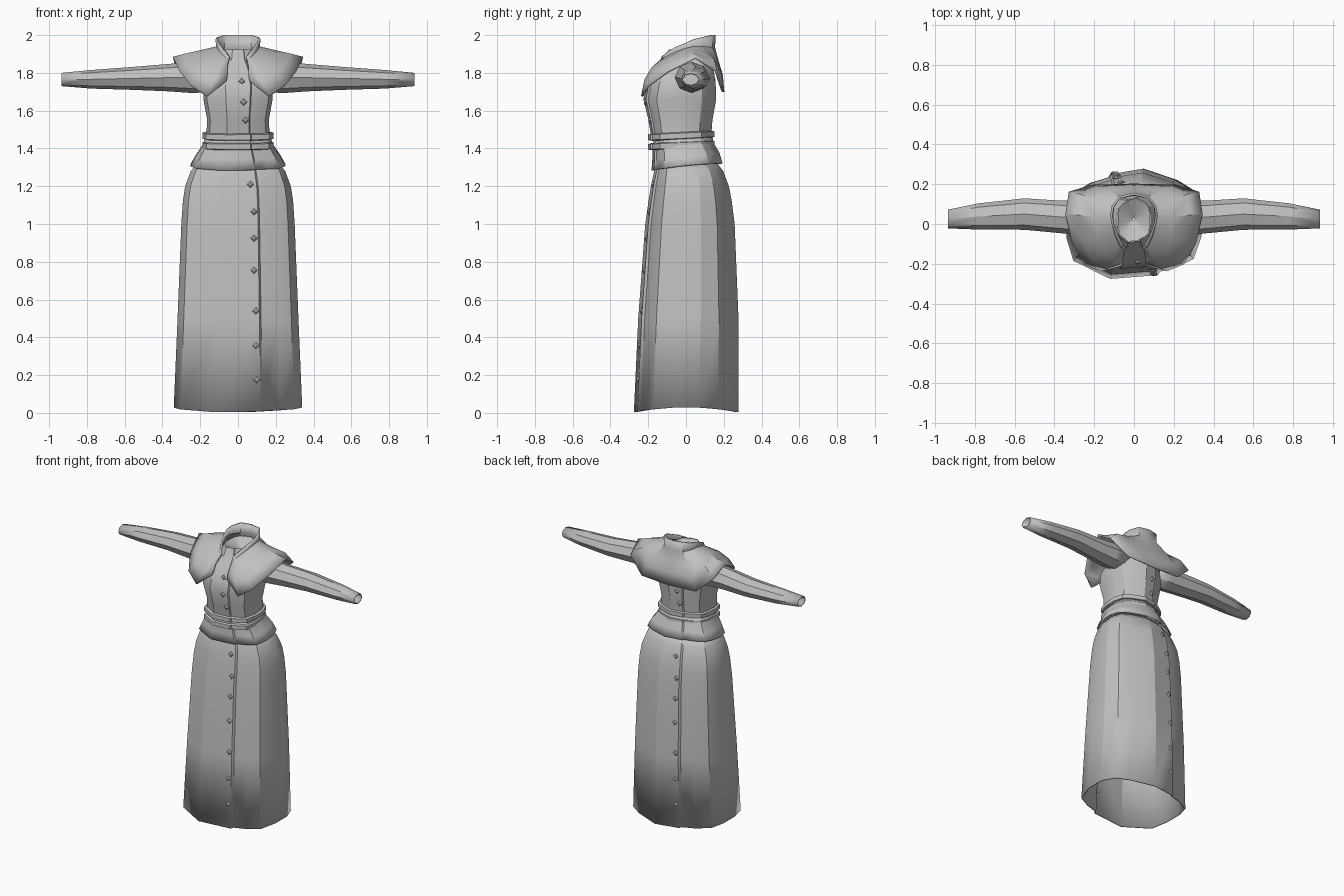
import bpy, bmesh, math

if "Cube" in bpy.data.objects:
    bpy.data.objects.remove(bpy.data.objects["Cube"])

cloth = bpy.data.materials.new("grey_cloth")
cloth.diffuse_color = (0.53, 0.53, 0.53, 1)
cloth.use_nodes = True
cloth.node_tree.nodes["Principled BSDF"].inputs["Base Color"].default_value = cloth.diffuse_color

# Horizontal outline; it jumps inward where one panel overlaps the next
outline = [(.13, -.24), (.22, -.215), (.30, -.175), (.34, -.06), (.34, .07), (.30, .17),
           (.22, .22), (.05, .278), (-.12, .25), (-.13, .234), (-.22, .207), (-.31, .15),
           (-.34, .06), (-.34, -.07), (-.305, -.185), (-.12, -.276), (.12, -.257)]
outline = [(x / .34, y / .275) for x, y in outline]


def grid_object(name, rows, closed, thickness=0.0, mirror=False, angle=30):
    """Skin rows of points into a sheet or tube."""
    bm = bmesh.new()
    vs = [[bm.verts.new(p) for p in r] for r in rows]
    n = len(rows[0])
    for a, b in zip(vs, vs[1:]):
        for i in range(n if closed else n - 1):
            j = (i + 1) % n
            bm.faces.new((a[i], a[j], b[j], b[i]))
    bm.normal_update()
    # Face outward: away from a point inside the part
    mid = sum((v.co for v in bm.verts), bm.verts[:][0].co * 0) / len(bm.verts)
    if mirror and not closed:
        mid.x, mid.z = 0, 1.6
    if sum(f.normal.dot(f.calc_center_median() - mid) * f.calc_area() for f in bm.faces) < 0:
        bmesh.ops.reverse_faces(bm, faces=bm.faces)
    me = bpy.data.meshes.new(name)
    bm.to_mesh(me)
    bm.free()
    ob = bpy.data.objects.new(name, me)
    bpy.context.collection.objects.link(ob)
    me.materials.append(cloth)
    bpy.ops.object.select_all(action='DESELECT')
    ob.select_set(True)
    bpy.context.view_layer.objects.active = ob
    bpy.ops.object.shade_smooth_by_angle(angle=math.radians(angle))
    if mirror:
        m = ob.modifiers.new("mirror", 'MIRROR')
        m.use_clip = True
    if thickness:
        s = ob.modifiers.new("thickness", 'SOLIDIFY')
        s.thickness = thickness
        s.offset = -1
    return ob


def garment_ring(z, sx, front, back, tilt=0.0, dip=0.0):
    cy, sy = (front + back) / 2, (back - front) / 2
    return [(x * sx, cy + y * sy, z + tilt * y * sy - dip * y * y) for x, y in outline]


# Skirt with overlapping panels and a dipping hem
skirt = [(.03, .34, -.275, .275, 0, .026), (.5, .32, -.252, .275), (1.0, .30, -.215, .255),
         (1.12, .292, -.198, .24), (1.2, .28, -.185, .225), (1.28, .25, -.168, .195),
         (1.34, .20, -.14, .15)]
grid_object("skirt", [garment_ring(*r) for r in skirt], True, .008, angle=21)

# Flared waist flap
peplum = [(1.312, .252, -.182, .192, .1, .01), (1.36, .225, -.178, .175, .1),
          (1.42, .185, -.175, .145, .05), (1.47, .17, -.17, .135, .03)]
grid_object("peplum", [garment_ring(*r) for r in peplum], True, .008)

# Bodice up to the neckline, closed inside the collar by a shallow funnel
bodice = [(1.44, .17, -.18, .13), (1.55, .163, -.198, .138), (1.66, .183, -.225, .158),
          (1.74, .185, -.208, .155), (1.82, .15, -.155, .145), (1.875, .095, -.11, .135),
          (1.925, .082, -.09, .13)]
grid_object("bodice", [garment_ring(*r) for r in bodice], True)
grid_object("neck_lining", [garment_ring(1.922, .081, -.088, .129),
                            garment_ring(1.87, .005, .02, .03)], True)

# Two belt bands
for name, z, w in (("upper_belt", 1.468, .188), ("lower_belt", 1.418, .187)):
    prof = [(-.019, -.015), (-.015, 0), (.013, 0), (.018, -.015)]
    grid_object(name, [garment_ring(z + dz, w + d, -.2 - d, .148 + d, .05)
                       for dz, d in prof], True)

# Sleeves: eight-sided tapering tubes, open at the wrist
stations = [(.13, .03, .085, 1.775, .075), (.24, .03, .09, 1.776, .083),
            (.36, .035, .082, 1.775, .073), (.55, .05, .079, 1.771, .061),
            (.78, .038, .066, 1.766, .049), (.935, .025, .047, 1.765, .035)]
rows = []
for x, cy, ry, cz, rz in stations:
    rows.append([(x, cy + ry * math.cos(k * math.pi / 4), cz + rz * math.sin(k * math.pi / 4))
                 for k in range(8)])
grid_object("sleeves", rows, True, .006, True, angle=25)

# Capelet and standing collar: columns run from the front opening to the back,
# each from the collar top over the neck and shoulder to the hem
columns = [
    [(.048, -.13, 1.885), (.05, -.135, 1.87), (.056, -.175, 1.83), (.055, -.195, 1.795),
     (.06, -.21, 1.758)],
    [(.07, -.10, 1.912), (.072, -.11, 1.885), (.10, -.182, 1.83), (.125, -.22, 1.765),
     (.165, -.238, 1.677)],
    [(.095, -.05, 1.94), (.095, -.06, 1.91), (.16, -.14, 1.86), (.21, -.185, 1.80),
     (.25, -.203, 1.735)],
    [(.112, 0, 1.96), (.11, -.005, 1.93), (.19, -.06, 1.90), (.26, -.085, 1.86),
     (.31, -.10, 1.81)],
    [(.12, .04, 1.977), (.115, .04, 1.94), (.20, .035, 1.92), (.28, .045, 1.902),
     (.345, .05, 1.885)],
    [(.112, .09, 1.988), (.108, .09, 1.94), (.19, .115, 1.905), (.27, .15, 1.872),
     (.328, .162, 1.815)],
    [(.075, .14, 2.0), (.075, .14, 1.935), (.13, .168, 1.87), (.18, .19, 1.80),
     (.215, .197, 1.71)],
    [(0, .157, 2.0), (0, .154, 1.935), (0, .172, 1.865), (0, .195, 1.79), (0, .203, 1.70)]]
grid_object("capelet_and_collar", columns, False, .012, True)


# Buttons: small faceted studs beside the front and back overlaps
def surface(x, z, rows, front):
    """Depth of the garment at x, z on its front or back panel."""
    for a, b in zip(rows, rows[1:]):
        if a[0] <= z <= b[0]:
            t = (z - a[0]) / (b[0] - a[0])
            sx, f, k = (a[i] + t * (b[i] - a[i]) for i in (1, 2, 3))
            p, q = (outline[15], outline[16]) if front else (outline[8], outline[7])
            y = p[1] + (x / sx - p[0]) / (q[0] - p[0]) * (q[1] - p[1])
            return (f + k) / 2 + y * (k - f) / 2


places = [(.065, 1.21, skirt), (.085, 1.065, skirt), (.085, .925, skirt), (.085, .755, skirt),
          (.095, .54, skirt), (.095, .355, skirt), (.10, .175, skirt),
          (.02, 1.755, bodice), (.03, 1.645, bodice), (.04, 1.55, bodice)]
profile = [(.012, .01), (.019, -.003), (.009, -.011)]
bm = bmesh.new()
for x, z, rows in places:
    for s in (1, -1):
        cy = surface(s * x, z, rows, s == 1)
        rings = [[bm.verts.new((s * x + r * math.cos(k * math.pi / 2), cy + s * d,
                                z + r * math.sin(k * math.pi / 2))) for k in range(4)]
                 for r, d in profile]
        for a, b in zip(rings, rings[1:]):
            for k in range(4):
                bm.faces.new((a[k], a[(k + 1) % 4], b[(k + 1) % 4], b[k]))
        bm.faces.new(rings[0])
        bm.faces.new(rings[-1])
bmesh.ops.recalc_face_normals(bm, faces=bm.faces)
me = bpy.data.meshes.new("buttons")
bm.to_mesh(me)
bm.free()
me.materials.append(cloth)
bpy.context.collection.objects.link(bpy.data.objects.new("buttons", me))
